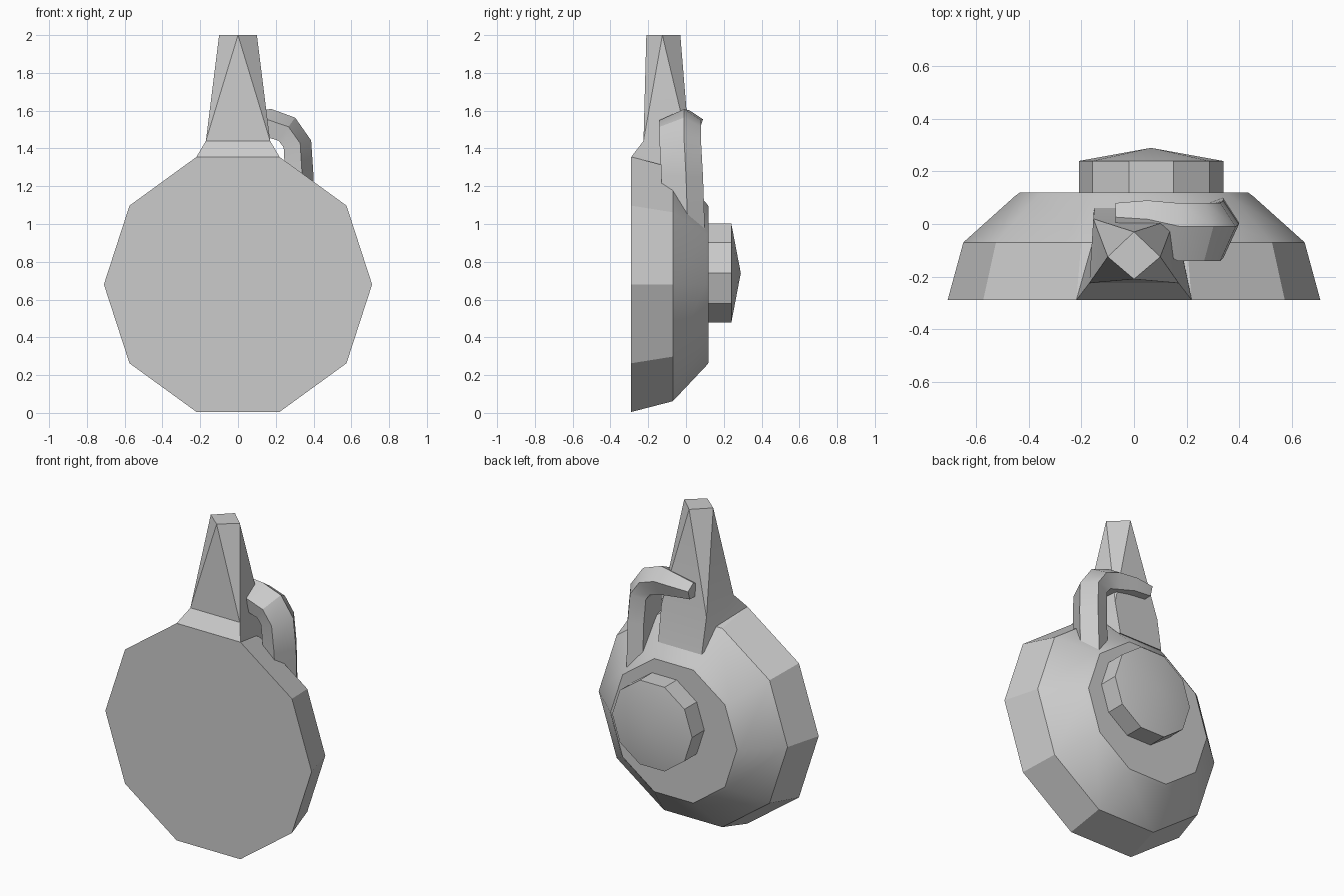
import bpy, math
from mathutils import Vector

cube = bpy.data.objects.get("Cube")
if cube:
    bpy.data.objects.remove(cube, do_unlink=True)

grey = bpy.data.materials.new("plain_grey")
grey.use_nodes = True
COLOUR = (0.6, 0.6, 0.6, 1)
grey.diffuse_color = COLOUR
grey.node_tree.nodes["Principled BSDF"].inputs["Base Color"].default_value = COLOUR


def loft(name, rings, apex=None):
    """Skin a list of equal rings, close the start, and close the end flat or to an apex."""
    n = len(rings[0])
    verts = [p for ring in rings for p in ring]
    faces = [tuple(range(n))]
    for r in range(len(rings) - 1):
        a, b = r * n, (r + 1) * n
        faces += [(a + i, a + (i + 1) % n, b + (i + 1) % n, b + i) for i in range(n)]
    last = (len(rings) - 1) * n
    if apex:
        verts.append(apex)
        faces += [(last + i, last + (i + 1) % n, len(verts) - 1) for i in range(n)]
    else:
        faces.append(tuple(range(last, last + n)))
    return make(name, verts, faces)


def make(name, verts, faces):
    mesh = bpy.data.meshes.new(name)
    mesh.from_pydata(verts, [], faces)
    obj = bpy.data.objects.new(name, mesh)
    bpy.context.collection.objects.link(obj)
    mesh.materials.append(grey)
    bpy.ops.object.select_all(action='DESELECT')
    obj.select_set(True)
    bpy.context.view_layer.objects.active = obj
    bpy.ops.object.mode_set(mode='EDIT')
    bpy.ops.mesh.select_all(action='SELECT')
    bpy.ops.mesh.normals_make_consistent(inside=False)
    bpy.ops.object.mode_set(mode='OBJECT')
    bpy.ops.object.shade_smooth_by_angle(angle=math.radians(30))
    return obj


def decagon(radius, y, x=0.0, z=0.68):
    return [(x + radius * math.cos(math.tau * i / 10), y,
             z + radius * math.sin(math.tau * i / 10)) for i in range(10)]


# Dish-shaped body with a flat front and a thin step around the back plate
loft("body", [decagon(r, y) for r, y in
              [(0.71, -0.29), (0.65, -0.07), (0.455, 0.105), (0.435, 0.12)]])

# Round knob on the back, closed by a low cone
loft("back_knob", [decagon(0.275, y, 0.065, 0.74) for y in (0.1, 0.24)],
     apex=(0.065, 0.29, 0.74))

# Spire: flared foot, square base, and a top turned by an eighth
foot = [(-0.22, -0.29, 1.355), (0.22, -0.29, 1.355), (0.15, 0.06, 1.17), (-0.15, 0.06, 1.17)]
base = [(-0.17, -0.225, 1.44), (0.17, -0.225, 1.44), (0.155, 0.02, 1.39), (-0.155, 0.02, 1.39)]
top = [(0, -0.21, 2), (0.1, -0.125, 2), (0, -0.03, 2), (-0.1, -0.125, 2)]
faces = [(3, 2, 1, 0), (8, 9, 10, 11)]
for i in range(4):
    j = (i + 1) % 4
    faces += [(i, j, 4 + j, 4 + i), (4 + i, 4 + j, 8 + i), (8 + i, 4 + j, 8 + j)]
make("spire", foot + base + top, faces)

# Hooked pipe from behind the spire down into the body: position and section scale
path = [((-0.07, 0.02, 1.53), 0.6), ((0.05, 0.01, 1.53), 0.8), ((0.16, -0.02, 1.52), 1.0),
        ((0.25, -0.02, 1.49), 1.0), ((0.30, -0.02, 1.42), 1.0),
        ((0.31, -0.01, 1.25), 1.0), ((0.31, 0.0, 0.96), 1.0)]
section = [(0.09, 0.01), (0.03, -0.12), (-0.06, -0.10), (-0.06, 0.07), (0.03, 0.10)]
points = [Vector(p) for p, s in path]
rings = []
for k, (p, s) in enumerate(path):
    t = points[min(k + 1, len(points) - 1)] - points[max(k - 1, 0)]
    out = Vector((-t.z, 0, t.x)).normalized()
    rings.append([points[k] + out * (u * s) + Vector((0, v * s, 0)) for u, v in section])
loft("hooked_pipe", rings)
